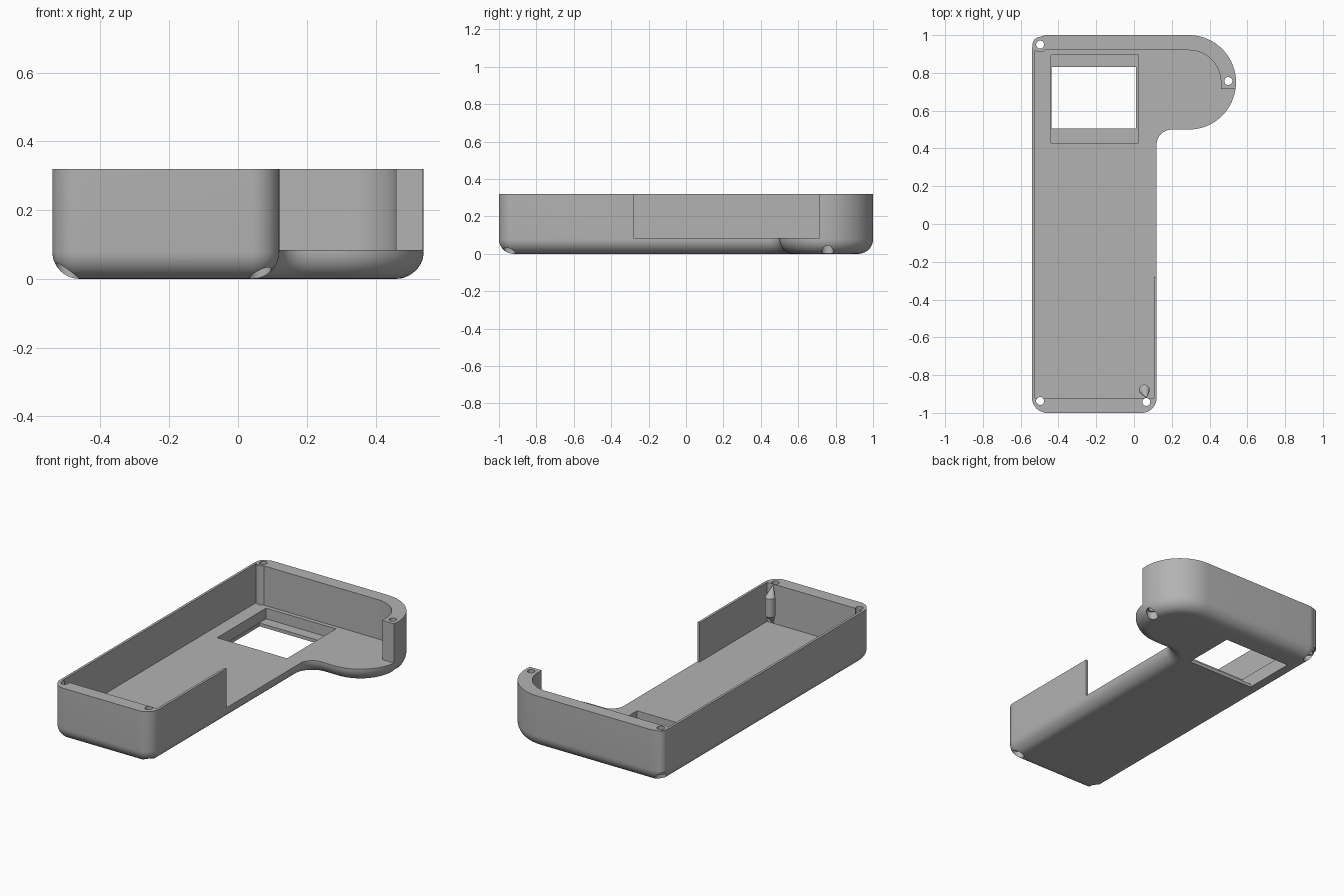
import bpy, bmesh
from math import sin, cos, pi, radians

cube = bpy.data.objects.get("Cube")
if cube:
    bpy.data.objects.remove(cube)

HEIGHT, FLOOR, FILLET = 0.32, 0.084, 0.079

grey = bpy.data.materials.new("plain grey plastic")
grey.use_nodes = True
grey.diffuse_color = (0.45, 0.45, 0.45, 1)
grey.node_tree.nodes["Principled BSDF"].inputs["Base Color"].default_value = grey.diffuse_color


def arc(cx, cy, r, a0, a1, n=16):
    angles = [radians(a0 + (a1 - a0) * i / n) for i in range(n + 1)]
    return [(cx + r * cos(a), cy + r * sin(a)) for a in angles]


def outline(d=0):
    """Outer contour, moved inward by d."""
    r = 0.08
    return (arc(-0.46, -0.92, r - d, 180, 270) + arc(0.04, -0.92, r - d, 270, 360)
            + arc(0.20, 0.42, r + d, 180, 90) + arc(0.29, 0.75, 0.25 - d, -90, 90, 48)
            + arc(-0.46, 0.92, r - d, 90, 180))


def loft(name, sections):
    """Solid through a stack of (contour, z) sections."""
    bm = bmesh.new()
    rings = [[bm.verts.new((x, y, z)) for x, y in pts] for pts, z in sections]
    for low, high in zip(rings, rings[1:]):
        for i in range(len(low)):
            j = (i + 1) % len(low)
            bm.faces.new((low[i], low[j], high[j], high[i]))
    bm.faces.new(rings[0][::-1])
    bm.faces.new(rings[-1])
    bmesh.ops.recalc_face_normals(bm, faces=bm.faces)
    mesh = bpy.data.meshes.new(name)
    bm.to_mesh(mesh)
    bm.free()
    mesh.materials.append(grey)
    obj = bpy.data.objects.new(name, mesh)
    bpy.context.collection.objects.link(obj)
    return obj


def rect(x0, x1, y0, y1):
    return [(x0, y0), (x1, y0), (x1, y1), (x0, y1)]


def circle(x, y, r):
    return arc(x, y, r, 0, 360, 32)[:-1]


def combine(target, sections, operation="DIFFERENCE"):
    tool = loft("tool", sections)
    tool.hide_render = True
    mod = target.modifiers.new("cut", "BOOLEAN")
    mod.operation, mod.solver, mod.object = operation, "EXACT", tool
    bpy.context.view_layer.objects.active = target
    bpy.ops.object.modifier_apply(modifier=mod.name)
    bpy.data.objects.remove(tool)


def smooth(obj):
    bpy.ops.object.select_all(action="DESELECT")
    obj.select_set(True)
    bpy.context.view_layer.objects.active = obj
    bpy.ops.object.shade_smooth_by_angle(angle=radians(30))


# Shell with a rounded bottom edge
steps = [i / 10 * pi / 2 for i in range(11)]
sections = [(outline(FILLET * (1 - sin(a))), FILLET * (1 - cos(a))) for a in steps]
shell = loft("case_shell", sections + [(outline(), HEIGHT)])

# Cavity, open along the right side
cavity = [(-0.525, -0.92), (0.105, -0.92), (0.105, -0.28), (0.7, -0.28), (0.7, 0.715), (0.46, 0.715)]
cavity += arc(0.29, 0.75, 0.17, 0, 90, 24) + [(-0.525, 0.92)]
combine(shell, [(cavity, FLOOR), (cavity, 0.5)])

# Screen recess and window
for pts, z in ((rect(-0.44, 0.025, 0.43, 0.895), 0.02), (rect(-0.437, 0.01, 0.505, 0.83), -0.1)):
    combine(shell, [(pts, z), (pts, 0.2)])

# Back corner boss
boss = circle(-0.497, 0.95, 0.04)
combine(shell, [(boss, 0.07), (boss, HEIGHT - 0.001)], "UNION")

# Screw holes with wider seats underneath
for x, y in ((-0.497, 0.95), (-0.497, -0.937), (0.065, -0.942), (0.5, 0.757)):
    hole, seat = circle(x, y, 0.021), circle(x, y, 0.032)
    combine(shell, [(hole, -0.1), (hole, 0.5)])
    combine(shell, [(seat, -0.1), (seat, 0.05)])
smooth(shell)

# Pointed post against the front wall
tip = circle(0.065, -0.918, 0.003)
body = circle(0.055, -0.878, 0.028)
post = loft("corner_post", [(tip, 0.09), (body, 0.15), (body, 0.26), (tip, 0.31)])
smooth(post)
